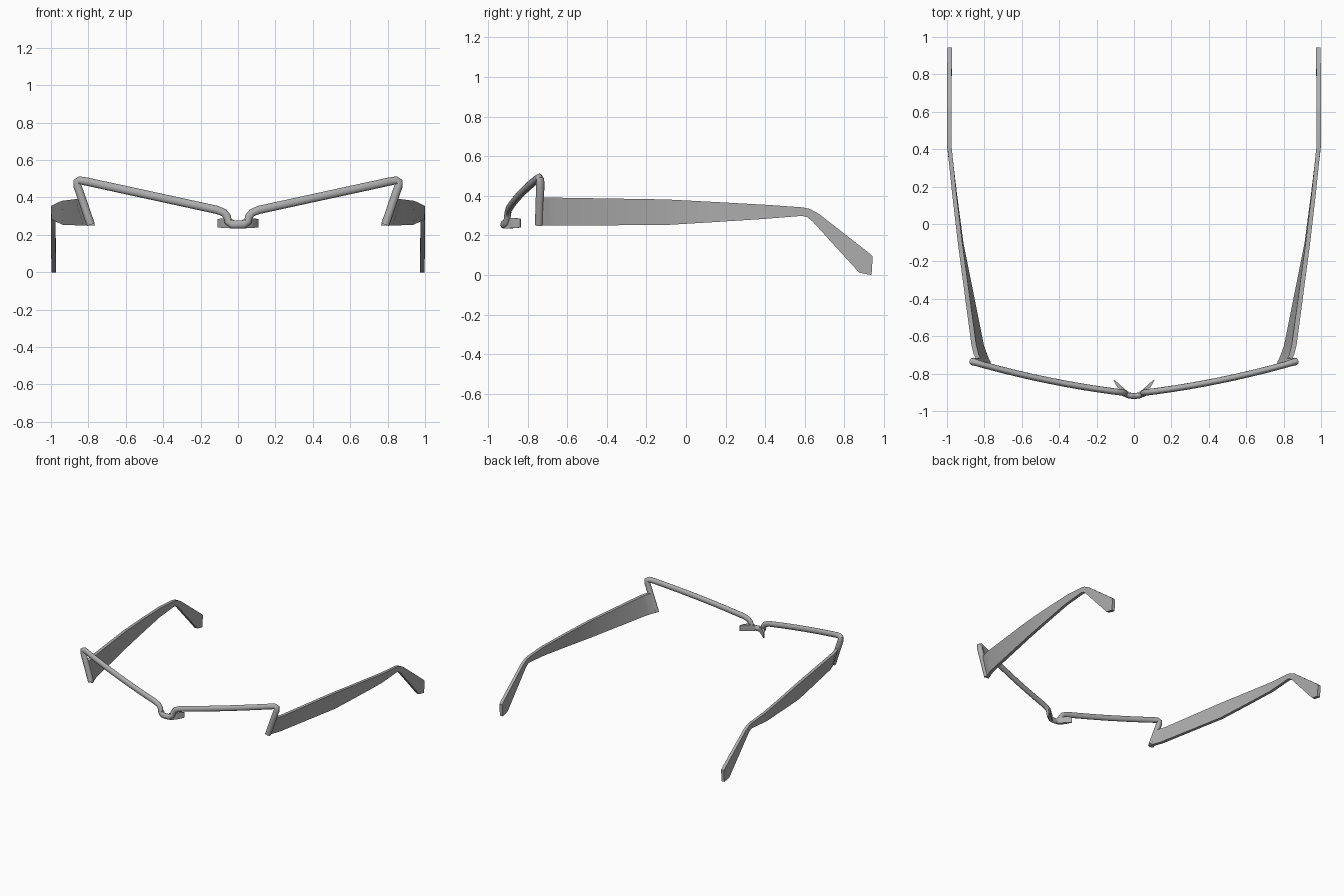
import bpy, bmesh, math
from mathutils import Vector

cube = bpy.data.objects.get("Cube")
if cube:
    bpy.data.objects.remove(cube)

grey = bpy.data.materials.new("frame grey")
grey.use_nodes = True
colour = (0.42, 0.42, 0.42, 1)
grey.diffuse_color = colour
grey.node_tree.nodes["Principled BSDF"].inputs["Base Color"].default_value = colour


def loft(name, rings, mirror=False, angle=40):
    """Skin a list of closed rings, capping both ends."""
    bm = bmesh.new()
    loops = [[bm.verts.new(p) for p in ring] for ring in rings]
    n = len(loops[0])
    for a, b in zip(loops, loops[1:]):
        for i in range(n):
            j = (i + 1) % n
            bm.faces.new((a[i], a[j], b[j], b[i]))
    bm.faces.new(loops[0])
    bm.faces.new(loops[-1])
    bmesh.ops.recalc_face_normals(bm, faces=bm.faces)
    mesh = bpy.data.meshes.new(name)
    bm.to_mesh(mesh)
    bm.free()
    mesh.materials.append(grey)
    obj = bpy.data.objects.new(name, mesh)
    bpy.context.collection.objects.link(obj)
    bpy.ops.object.select_all(action="DESELECT")
    obj.select_set(True)
    bpy.context.view_layer.objects.active = obj
    bpy.ops.object.shade_smooth_by_angle(angle=math.radians(angle))
    if mirror:
        obj.modifiers.new("mirror", "MIRROR")
    return obj


def tube_rings(path, sides=12):
    """Oval rings along a path of (point, depth radius, in-plane radius)."""
    rings = []
    for i, (p, depth, wide) in enumerate(path):
        before = path[max(i - 1, 0)][0]
        after = path[min(i + 1, len(path) - 1)][0]
        t1, t2 = (p - before).normalized(), (after - p).normalized()
        t = (t1 + t2).normalized()
        d = Vector((0, 1, 0))
        d = (d - t * d.dot(t)).normalized()
        n = t.cross(d)
        turns = [2 * math.pi * k / sides for k in range(sides)]
        rings.append([p + d * depth * math.cos(a) + n * wide * math.sin(a) for a in turns])
    return rings


# Brow bar: bridge, step up, long curved arm, hook down to the hinge
half = [(Vector((0.03, -0.916, 0.256)), 0.016, 0.022),
        (Vector((0.052, -0.905, 0.27)), 0.017, 0.021),
        (Vector((0.058, -0.902, 0.297)), 0.017, 0.021),
        (Vector((0.075, -0.899, 0.318)), 0.017, 0.021)]
for k in range(9):
    s = k / 8
    x = 0.11 + 0.7 * s
    y = -0.895 + 0.093 * s + 0.05 * s * s
    half.append((Vector((x, y, 0.333 + 0.152 * s)), 0.017, 0.022))
half += [(Vector((0.845, -0.741, 0.491)), 0.018, 0.022),
         (Vector((0.861, -0.736, 0.483)), 0.02, 0.022),
         (Vector((0.858, -0.736, 0.46)), 0.021, 0.022),
         (Vector((0.83, -0.738, 0.38)), 0.021, 0.022),
         (Vector((0.787, -0.742, 0.254)), 0.021, 0.022)]
flip = [(Vector((-p.x, p.y, p.z)), d, w) for p, d, w in reversed(half)]
loft("brow_bar", tube_rings(flip + [(Vector((0, -0.921, 0.256)), 0.016, 0.022)] + half))

# Nose pads: thin curved plates sweeping back from the bridge
pad = []
for x, y, thick, low, high in [(0.03, -0.912, 0.012, 0.235, 0.28),
                               (0.06, -0.889, 0.012, 0.236, 0.286),
                               (0.085, -0.862, 0.009, 0.238, 0.288),
                               (0.107, -0.835, 0.003, 0.24, 0.284)]:
    o = Vector((0.7, -0.7, 0)) * thick
    c = Vector((x, y, 0))
    up, down = Vector((0, 0, high)), Vector((0, 0, low))
    pad.append([c - o + down, c + o + down, c + o + up, c - o + up])
loft("nose_pads", pad, mirror=True)

# Temples: (top y, top z, top x), (bottom y, bottom z, bottom x), thickness
stations = [((-0.735, 0.392, 0.838), (-0.75, 0.25, 0.79), 0.026),
            ((-0.70, 0.392, 0.856), (-0.70, 0.25, 0.81), 0.026),
            ((-0.65, 0.391, 0.869), (-0.65, 0.25, 0.828), 0.026),
            ((-0.10, 0.382, 0.942), (-0.10, 0.253, 0.936), 0.024),
            ((0.15, 0.369, 0.971), (0.15, 0.268, 0.968), 0.023),
            ((0.42, 0.354, 0.999), (0.40, 0.284, 0.998), 0.023),
            ((0.59, 0.342, 1.0), (0.585, 0.299, 1.0), 0.023),
            ((0.625, 0.334, 1.0), (0.61, 0.294, 1.0), 0.023),
            ((0.67, 0.310, 1.0), (0.64, 0.27, 1.0), 0.023),
            ((0.92, 0.115, 0.998), (0.875, 0.012, 0.998), 0.025),
            ((0.943, 0.095, 0.997), (0.937, 0.0, 0.997), 0.025)]
rings = []
for (ty, tz, tx), (by, bz, bx), w in stations:
    rings.append([(tx, ty, tz), (tx - w, ty, tz), (bx - w, by, bz), (bx, by, bz)])
loft("temples", rings, mirror=True)
